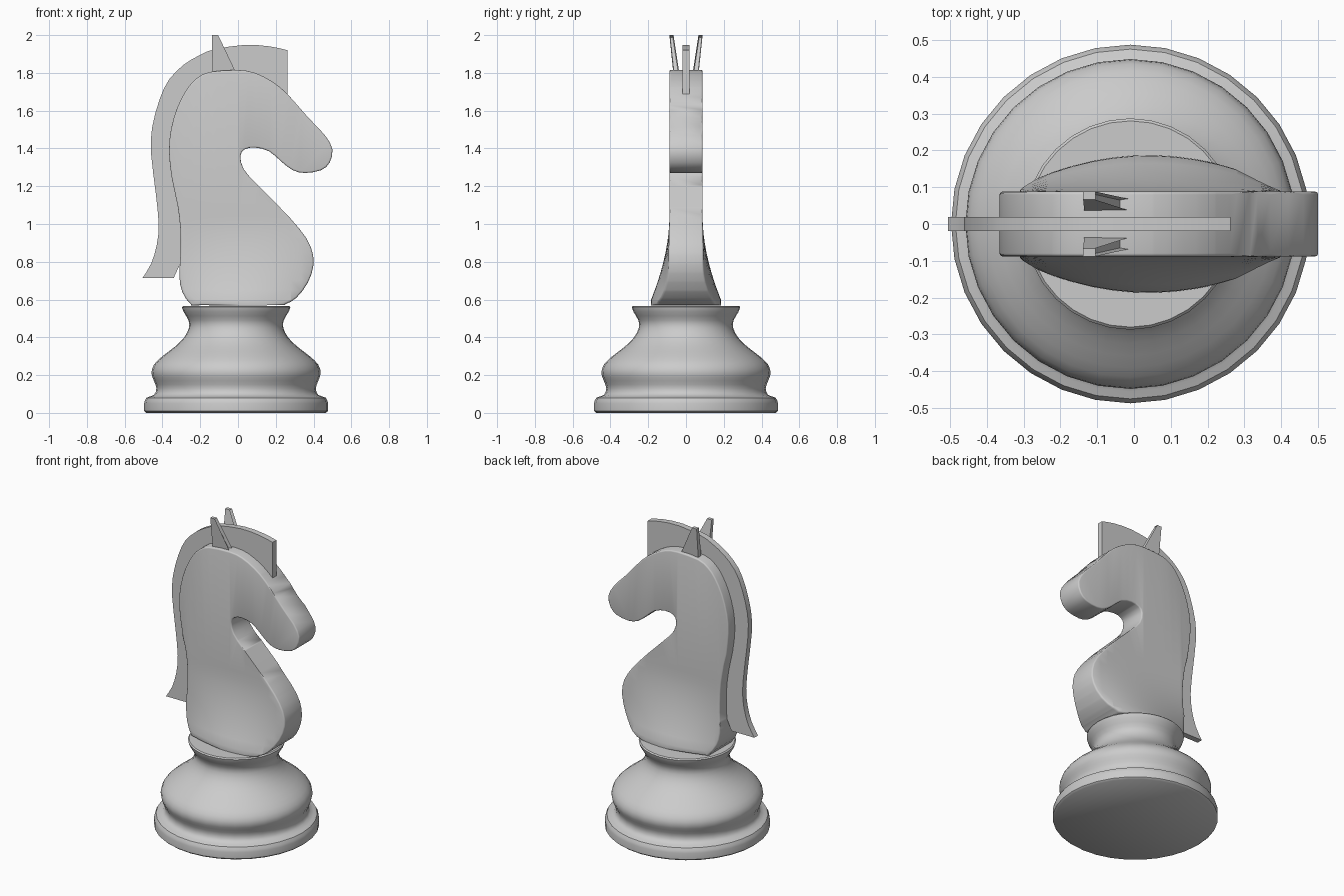
import bpy, bmesh, math
from mathutils import Vector

cube = bpy.data.objects.get("Cube")
if cube:
    bpy.data.objects.remove(cube, do_unlink=True)

GREY = (0.6, 0.6, 0.6, 1)
grey = bpy.data.materials.new("light_grey")
grey.use_nodes = True
grey.diffuse_color = GREY
grey.node_tree.nodes["Principled BSDF"].inputs["Base Color"].default_value = GREY


def finish(bm, name, angle=40):
    """Turn a bmesh into a smooth-shaded object."""
    bmesh.ops.recalc_face_normals(bm, faces=bm.faces)
    mesh = bpy.data.meshes.new(name)
    bm.to_mesh(mesh)
    bm.free()
    mesh.materials.append(grey)
    obj = bpy.data.objects.new(name, mesh)
    bpy.context.collection.objects.link(obj)
    bpy.ops.object.select_all(action='DESELECT')
    obj.select_set(True)
    bpy.context.view_layer.objects.active = obj
    bpy.ops.object.shade_smooth_by_angle(angle=math.radians(angle))
    return obj


def smooth_path(points, steps, closed=False):
    """Catmull-Rom curve through 2D points."""
    pts = [Vector(p) for p in points]
    n = len(pts)
    at = (lambda i: pts[i % n]) if closed else (lambda i: pts[min(max(i, 0), n - 1)])
    path = []
    for i in range(n if closed else n - 1):
        a, b, c, d = (at(i + k) for k in (-1, 0, 1, 2))
        for s in range(steps):
            t = s / steps
            path.append(b + (c - a) * t / 2 + (a - b * 2.5 + c * 2 - d / 2) * t * t
                        + ((b - c) * 3 + d - a) / 2 * t ** 3)
    return path if closed else path + [pts[-1]]


def slab(outline, half):
    """Extrude an x-z outline evenly to both sides of y = 0."""
    bm = bmesh.new()
    face = bm.faces.new([bm.verts.new((p[0], -half, p[1])) for p in outline])
    new = bmesh.ops.extrude_face_region(bm, geom=[face])["geom"]
    bm.faces.ensure_lookup_table()
    for v in new:
        if isinstance(v, bmesh.types.BMVert):
            v.co.y = half
    if not face.is_valid or len(bm.faces) < len(outline) + 2:
        bm.faces.new([v for v in bm.verts if v.co.y < 0][:len(outline)])
    return bm


# Turned base
profile = [(.487, .05), (.475, .08), (.435, .095), (.422, .13), (.435, .17), (.448, .21),
           (.435, .255), (.39, .3), (.325, .35), (.275, .4), (.25, .45), (.252, .49), (.278, .535), (.287, .56)]
rings = [(0, 0), (.475, 0), (.487, .01)] + [tuple(p) for p in smooth_path(profile, 2)] + [(.28, .567), (0, .567)]
bm = bmesh.new()
verts = [bm.verts.new((r, 0, z)) for r, z in rings]
edges = [bm.edges.new(pair) for pair in zip(verts, verts[1:])]
bmesh.ops.spin(bm, geom=verts + edges, axis=(0, 0, 1), cent=(0, 0, 0),
               angle=math.tau, steps=32, use_duplicate=False)
bmesh.ops.remove_doubles(bm, verts=bm.verts, dist=0.0005)
finish(bm, "base").location.x = -0.01

# Horse head and neck: rounded slab that swells towards the base
outline = [(-.25, .575), (-.295, .64), (-.31, .72), (-.305, .84), (-.305, .97), (-.32, 1.1),
           (-.35, 1.24), (-.365, 1.38), (-.355, 1.5), (-.32, 1.62), (-.27, 1.715), (-.22, 1.77),
           (-.15, 1.805), (0, 1.815), (.09, 1.8), (.18, 1.755), (.26, 1.69), (.37, 1.565),
           (.46, 1.47), (.5, 1.395), (.485, 1.325), (.44, 1.285), (.355, 1.27), (.29, 1.285),
           (.23, 1.33), (.165, 1.385), (.09, 1.405), (.035, 1.395), (.013, 1.36), (.03, 1.29),
           (.105, 1.205), (.22, 1.09), (.325, .975), (.385, .88), (.4, .785), (.37, .69),
           (.31, .61), (.25, .575), (.2, .57), (-.2, .57)]
HALF = 0.088
bm = slab(smooth_path(outline, 2, closed=True), HALF)
rim = [e for e in bm.edges if abs(e.verts[0].co.y - e.verts[1].co.y) < 0.001]
bmesh.ops.bevel(bm, geom=rim, offset=0.022, segments=3, profile=0.5, affect='EDGES', clamp_overlap=True)


def cut(point, normal):
    bmesh.ops.bisect_plane(bm, geom=bm.verts[:] + bm.edges[:] + bm.faces[:],
                           plane_co=point, plane_no=normal)


for i in range(10):
    cut((0, 0, 0.6 + i * 0.05), (0, 0, 1))
for i in range(12):
    cut((-0.28 + i * 0.056, 0, 0), (1, 0, 0))
for v in bm.verts:
    rise = max(0, (1.03 - v.co.z) / 0.43) ** 1.8
    swell = max(0, 1 - ((v.co.x - 0.04) / 0.38) ** 2)
    v.co.y *= 1 + 1.1 * min(rise, 1.02) * swell
finish(bm, "horse_head", 50)

# Mane: thin crest along the back of the neck
crest = [(-.505, .715), (-.46, .79), (-.43, .89), (-.42, 1), (-.435, 1.16), (-.46, 1.37),
         (-.455, 1.51), (-.415, 1.66), (-.365, 1.765), (-.285, 1.845), (-.2, 1.895),
         (-.125, 1.925), (.035, 1.948), (.17, 1.94), (.262, 1.92)]
inner = [(.262, 1.68), (0, 1.75), (-.2, 1.7), (-.29, 1.55), (-.31, 1.38), (-.28, 1.2),
         (-.26, 1), (-.27, .86), (-.315, .77), (-.34, .715)]
finish(slab(smooth_path(crest, 2) + inner, 0.019), "mane", 30)

# Ears: tapered wedges leaning outwards, hollowed on the forward slope
for side, name in ((1, "left_ear"), (-1, "right_ear")):
    bm = bmesh.new()
    levels = []
    for x0, x1, y0, y1, z in ((-.135, -.005, .034, .066, 1.79), (-.138, -.105, .066, .088, 2)):
        levels.append([bm.verts.new((x, side * y, z))
                       for x, y in ((x0, y0), (x1, y0), (x1, y1), (x0, y1))])
    low, high = levels
    bm.faces.new(low)
    bm.faces.new(high)
    walls = [bm.faces.new((low[i], low[(i + 1) % 4], high[(i + 1) % 4], high[i])) for i in range(4)]
    bmesh.ops.recalc_face_normals(bm, faces=bm.faces)
    bmesh.ops.inset_region(bm, faces=[walls[1]], thickness=0.006, depth=-0.02)
    finish(bm, name, 20)
